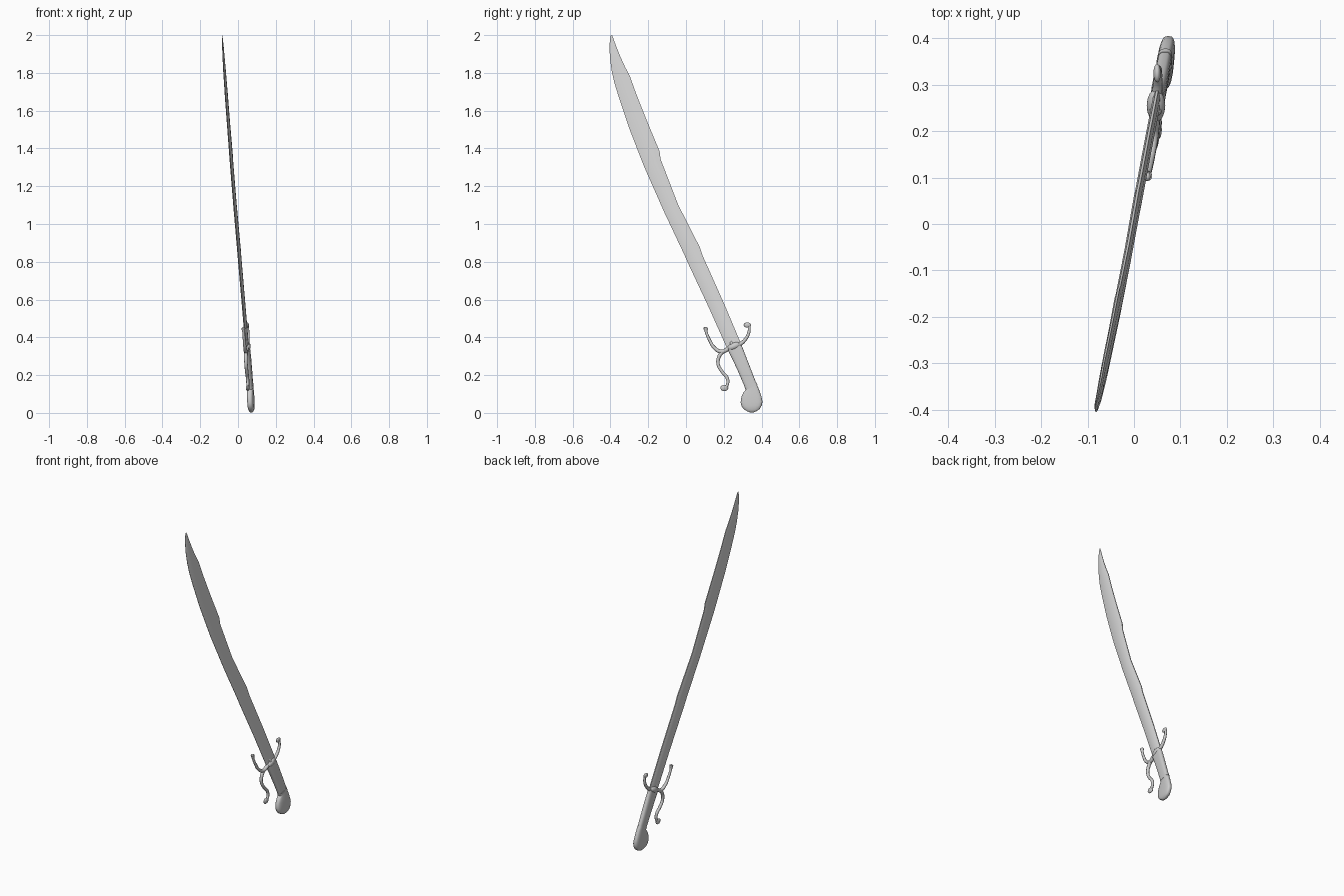
import bpy, bmesh, math
from mathutils import Vector

if "Cube" in bpy.data.objects:
    bpy.data.objects.remove(bpy.data.objects["Cube"])


def material(name, v):
    m = bpy.data.materials.new(name)
    m.diffuse_color = (v, v, v, 1)
    m.use_nodes = True
    m.node_tree.nodes["Principled BSDF"].inputs["Base Color"].default_value = m.diffuse_color
    return m


blade_steel = material("light blade steel", 0.69)
hilt_steel = material("hilt steel", 0.6)


def pt(y, z, t=0.0):
    """Point on the sword's slightly turned plane, offset t across it."""
    return Vector((0.036 + 0.1 * y - 0.04 * z + t, y, z))


def smooth(ob, angle):
    bpy.ops.object.select_all(action='DESELECT')
    ob.select_set(True)
    bpy.context.view_layer.objects.active = ob
    bpy.ops.object.shade_smooth_by_angle(angle=math.radians(angle))


def loft(name, rings, mat, angle):
    bm = bmesh.new()
    vs = [[bm.verts.new(p) for p in r] for r in rings]
    n = len(rings[0])
    for a, b in zip(vs, vs[1:]):
        for i in range(n):
            j = (i + 1) % n
            bm.faces.new((a[i], a[j], b[j], b[i]))
    bm.faces.new(vs[0])
    bm.faces.new(vs[-1])
    bmesh.ops.remove_doubles(bm, verts=bm.verts, dist=1e-5)
    bmesh.ops.recalc_face_normals(bm, faces=bm.faces)
    me = bpy.data.meshes.new(name)
    bm.to_mesh(me)
    bm.free()
    me.materials.append(mat)
    ob = bpy.data.objects.new(name, me)
    bpy.context.collection.objects.link(ob)
    smooth(ob, angle)


def squared(v, p=0.65):
    return math.copysign(abs(v) ** p, v)


def oval_loft(name, stations, n=24):
    """Stations: edge y, z to opposite edge y, z, half thickness; squarish ovals."""
    rings = []
    for ly, lz, ry, rz, h in stations:
        ring = []
        for i in range(n):
            a = 2 * math.pi * i / n
            f = 0.5 - 0.5 * squared(math.cos(a))
            ring.append(pt(ly + (ry - ly) * f, lz + (rz - lz) * f, h * squared(math.sin(a))))
        rings.append(ring)
    loft(name, rings, hilt_steel, 50)


def rod(name, pts):
    """Round rod through (y, z, radius) points."""
    cu = bpy.data.curves.new(name, 'CURVE')
    cu.dimensions = '3D'
    cu.bevel_depth = 1.0
    cu.bevel_resolution = 3
    cu.resolution_u = 6
    cu.use_fill_caps = True
    sp = cu.splines.new('BEZIER')
    sp.bezier_points.add(len(pts) - 1)
    for b, (y, z, r) in zip(sp.bezier_points, pts):
        b.co = pt(y, z)
        b.radius = r
        b.handle_left_type = b.handle_right_type = 'AUTO'
    cu.materials.append(hilt_steel)
    ob = bpy.data.objects.new(name, cu)
    bpy.context.collection.objects.link(ob)
    bpy.ops.object.select_all(action='DESELECT')
    ob.select_set(True)
    bpy.context.view_layer.objects.active = ob
    bpy.ops.object.convert(target='MESH')
    smooth(bpy.context.object, 50)


def ball(name, y, z, size, tilt=0.0):
    bpy.ops.mesh.primitive_uv_sphere_add(segments=16, ring_count=10, radius=1,
                                         location=pt(y, z), rotation=(tilt, 0, 0))
    ob = bpy.context.object
    ob.name = name
    ob.scale = size
    ob.data.materials.append(hilt_steel)
    smooth(ob, 60)


# Blade: curved cutting edge on the left, stepped back on the right
blade = [
    (0.216, 0.345, 0.294, 0.36, 0.009), (0.122, 0.555, 0.204, 0.573, 0.009),
    (0.012, 0.79, 0.09, 0.828, 0.009), (-0.01, 0.84, 0.074, 0.875, 0.009),
    (-0.114, 1.06, -0.042, 1.103, 0.0085), (-0.218, 1.295, -0.134, 1.342, 0.008),
    (-0.238, 1.345, -0.14, 1.385, 0.008), (-0.302, 1.51, -0.206, 1.544, 0.007),
    (-0.354, 1.665, -0.264, 1.69, 0.007), (-0.38, 1.75, -0.298, 1.785, 0.006),
    (-0.393, 1.81, -0.322, 1.83, 0.006), (-0.403, 1.88, -0.347, 1.885, 0.005),
    (-0.405, 1.95, -0.371, 1.945, 0.004), (-0.399, 1.997, -0.39, 1.997, 0.001)]
half = [(0, 0.12), (0.2, 0.7), (0.5, 1), (0.8, 0.85), (1, 0.3)]
section = half + [(f, -s) for f, s in reversed(half)]
loft("blade", [[pt(ly + (ry - ly) * f, lz + (rz - lz) * f, h * s) for f, s in section]
               for ly, lz, ry, rz, h in blade], blade_steel, 40)

# Grip and its collar
oval_loft("grip", [(0.22, 0.335, 0.294, 0.36, 0.014), (0.248, 0.28, 0.317, 0.3, 0.016),
                   (0.28, 0.21, 0.345, 0.228, 0.016), (0.316, 0.125, 0.374, 0.152, 0.015)])
oval_loft("grip_collar", [(0.31, 0.136, 0.371, 0.163, 0.0165),
                          (0.316, 0.122, 0.378, 0.148, 0.0165)])

# Bulbous pommel hooked toward the cutting edge
oval_loft("pommel", [
    (0.318, 0.126, 0.374, 0.154, 0.015), (0.303, 0.107, 0.388, 0.12, 0.0165),
    (0.293, 0.083, 0.400, 0.085, 0.0175), (0.289, 0.055, 0.405, 0.06, 0.0175),
    (0.294, 0.035, 0.401, 0.04, 0.017), (0.307, 0.018, 0.390, 0.02, 0.015),
    (0.325, 0.008, 0.373, 0.009, 0.011), (0.343, 0.001, 0.355, 0.001, 0.004)])

# Guard: S-shaped cross bar, hand loop and centre block
rod("cross_guard", [
    (0.103, 0.45, 0.011), (0.108, 0.425, 0.007), (0.125, 0.385, 0.008),
    (0.15, 0.345, 0.009), (0.188, 0.324, 0.011), (0.23, 0.343, 0.012),
    (0.283, 0.362, 0.011), (0.315, 0.39, 0.009), (0.333, 0.427, 0.008),
    (0.335, 0.458, 0.007)])
rod("hand_loop", [
    (0.195, 0.325, 0.010), (0.176, 0.3, 0.010), (0.17, 0.258, 0.009),
    (0.192, 0.217, 0.009), (0.217, 0.187, 0.009), (0.22, 0.152, 0.008),
    (0.208, 0.132, 0.008)])
ball("centre_block", 0.255, 0.353, (0.02, 0.038, 0.02), 0.4)
ball("blade_clip", 0.246, 0.355, (0.014, 0.011, 0.03), 0.3)

# Knobs on the guard ends
ball("back_knob", 0.325, 0.465, (0.008, 0.020, 0.014))
ball("front_knob", 0.104, 0.445, (0.008, 0.012, 0.010), -0.4)
ball("loop_knob", 0.203, 0.132, (0.009, 0.021, 0.017))
